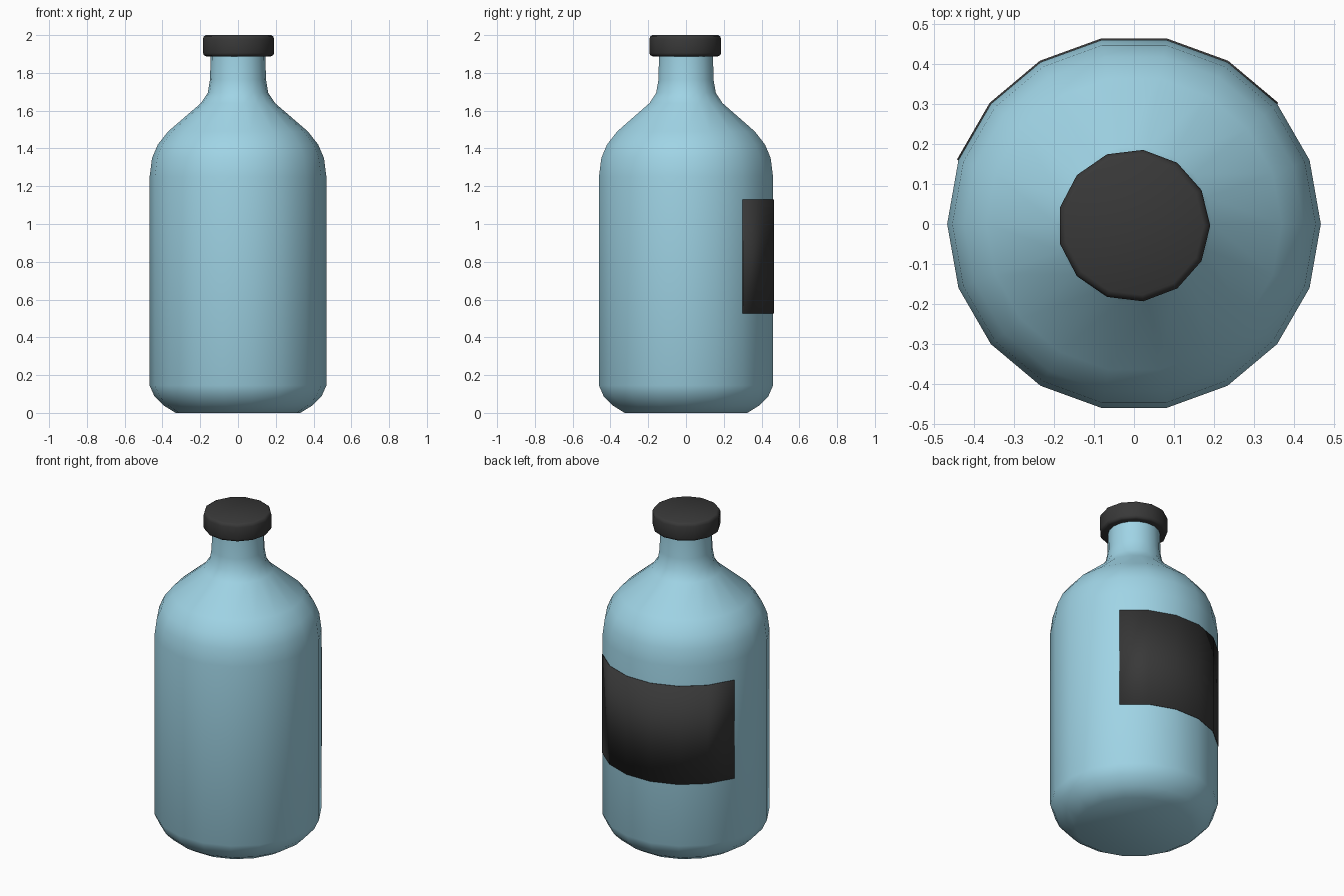
import bpy, bmesh
from math import cos, sin, radians, pi

if "Cube" in bpy.data.objects:
    bpy.data.objects.remove(bpy.data.objects["Cube"])


def material(name, color):
    m = bpy.data.materials.new(name)
    m.diffuse_color = color
    m.use_nodes = True
    m.node_tree.nodes["Principled BSDF"].inputs["Base Color"].default_value = m.diffuse_color
    return m


def finish(name, bm, mat, angle):
    mesh = bpy.data.meshes.new(name)
    bm.to_mesh(mesh)
    bm.free()
    obj = bpy.data.objects.new(name, mesh)
    bpy.context.collection.objects.link(obj)
    mesh.materials.append(mat)
    bpy.ops.object.select_all(action='DESELECT')
    obj.select_set(True)
    bpy.context.view_layer.objects.active = obj
    bpy.ops.object.shade_smooth_by_angle(angle=radians(angle))
    return obj


def lathe(name, profile, sides, mat, angle):
    """Closed solid of revolution from (radius, height) points, bottom to top."""
    bm = bmesh.new()
    rings = [[bm.verts.new((r * cos(2 * pi * i / sides), r * sin(2 * pi * i / sides), z))
              for i in range(sides)] for r, z in profile]
    for a, b in zip(rings, rings[1:]):
        for i in range(sides):
            j = (i + 1) % sides
            bm.faces.new((a[i], a[j], b[j], b[i]))
    bm.faces.new(rings[0][::-1])
    bm.faces.new(rings[-1])
    return finish(name, bm, mat, angle)


glass = material("blue_glass", (0.35, 0.66, 0.79, 1))
dark = material("dark_grey", (0.04, 0.04, 0.04, 1))

# Bottle body: rounded foot, straight wall, shoulder and neck
lathe("bottle_body", [
    (0.33, 0.0), (0.395, 0.04), (0.442, 0.087), (0.468, 0.145),
    (0.468, 1.25), (0.455, 1.35), (0.425, 1.42), (0.37, 1.49),
    (0.196, 1.64), (0.16, 1.695), (0.148, 1.765), (0.145, 1.90)], 18, glass, 40)

# Cap: thirteen-sided disc with softened rims
cap = lathe("cap", [
    (0.175, 1.888), (0.186, 1.893), (0.191, 1.905),
    (0.191, 1.98), (0.186, 1.994), (0.175, 2.0)], 13, dark, 50)
cap.location.y = -0.004

# Label: thin band wrapped around a third of the back
bm = bmesh.new()
cols = [[bm.verts.new((0.472 * cos(radians(a)), 0.472 * sin(radians(a)), z))
         for z in (0.525, 1.13)] for a in range(40, 161, 20)]
for a, b in zip(cols, cols[1:]):
    bm.faces.new((a[0], b[0], b[1], a[1]))
label = finish("label", bm, dark, 40)
thick = label.modifiers.new("thickness", 'SOLIDIFY')
thick.thickness = 0.006
thick.offset = -1
